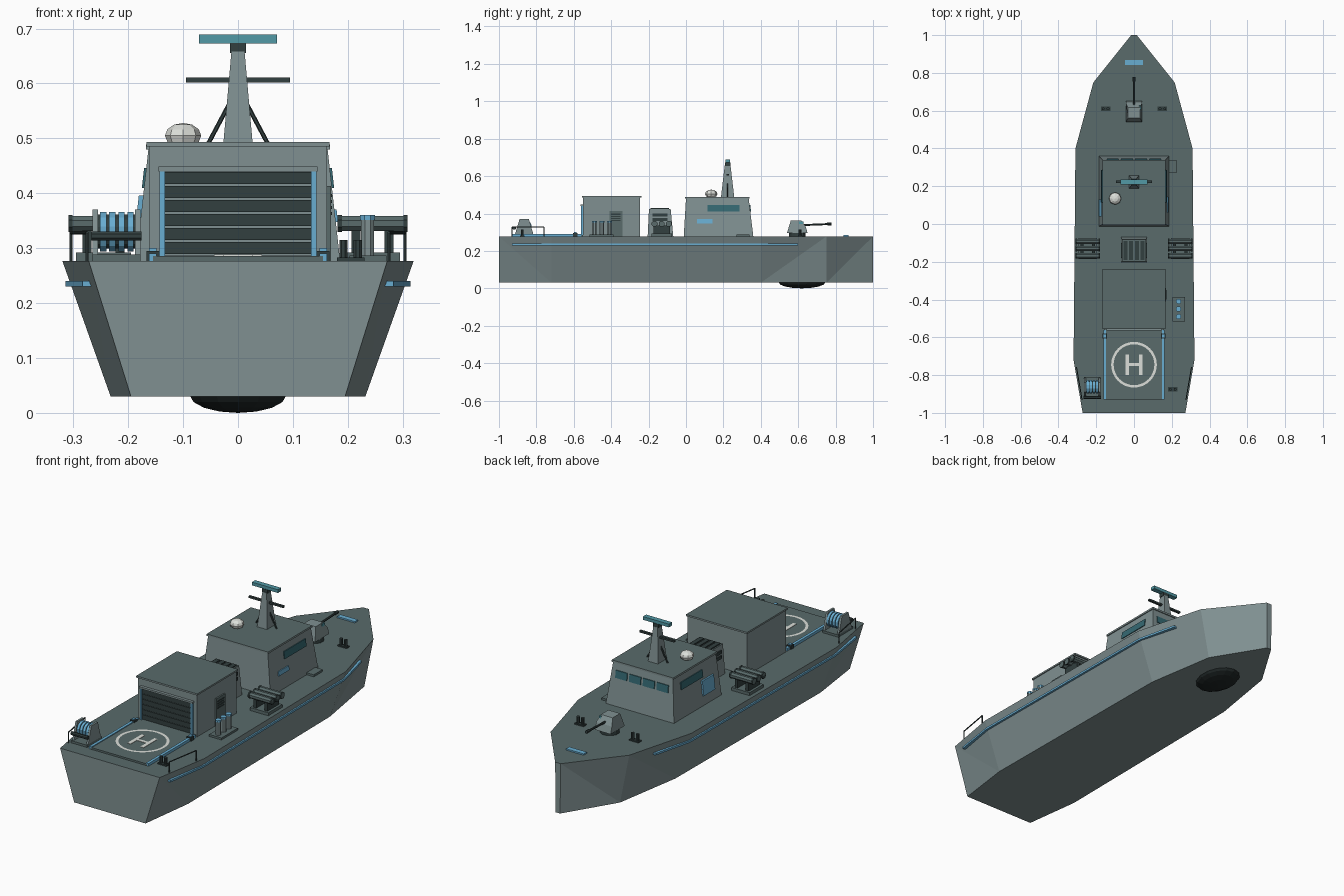
import bpy, bmesh, math
from mathutils import Vector

if "Cube" in bpy.data.objects:
    bpy.data.objects.remove(bpy.data.objects["Cube"])


def mat(name, rgb):
    m = bpy.data.materials.new(name)
    m.diffuse_color = (*rgb, 1)
    m.use_nodes = True
    m.node_tree.nodes["Principled BSDF"].inputs["Base Color"].default_value = m.diffuse_color
    return m


GREY = mat("hull grey", (0.215, 0.28, 0.285))
DECK = mat("deck grey", (0.10, 0.145, 0.145))
DARK = mat("dark metal", (0.032, 0.05, 0.05))
BLACK = mat("sonar black", (0.014, 0.02, 0.02))
BLUE = mat("light blue", (0.14, 0.42, 0.64))
TEAL = mat("radar teal", (0.085, 0.32, 0.38))
GLASS = mat("window teal", (0.035, 0.14, 0.17))
WHITE = mat("white", (0.72, 0.74, 0.70))


def mesh(name, verts, faces, *mats, rule=None):
    bm = bmesh.new()
    vs = [bm.verts.new(v) for v in verts]
    for f in faces:
        bm.faces.new([vs[i] for i in f])
    bmesh.ops.recalc_face_normals(bm, faces=bm.faces)
    if rule:
        for f in bm.faces:
            f.normal_update()
            f.material_index = rule(f)
    me = bpy.data.meshes.new(name)
    bm.to_mesh(me)
    bm.free()
    for m in mats:
        me.materials.append(m)
    ob = bpy.data.objects.new(name, me)
    bpy.context.collection.objects.link(ob)
    return ob


def top_dark(f):
    return 1 if f.normal.z > 0.9 else 0


def frustum(name, lo, hi, z0, z1, *mats, rule=None):
    """lo and hi are (x0, x1, y0, y1) rectangles at z0 and z1."""
    v = [(r[i], r[j], z) for r, z in ((lo, z0), (hi, z1)) for i, j in ((0, 2), (1, 2), (1, 3), (0, 3))]
    f = [(0, 1, 2, 3), (4, 5, 6, 7)] + [(i, (i + 1) % 4, (i + 1) % 4 + 4, i + 4) for i in range(4)]
    return mesh(name, v, f, *mats, rule=rule)


def box(name, x0, x1, y0, y1, z0, z1, *mats, rule=None):
    return frustum(name, (x0, x1, y0, y1), (x0, x1, y0, y1), z0, z1, *mats, rule=rule)


def rod(name, a, b, r, m, n=8, smooth=False):
    a, b = Vector(a), Vector(b)
    q = (b - a).to_track_quat('Z', 'Y')
    v = [p + q @ Vector((r * math.cos(t), r * math.sin(t), 0)) for p in (a, b)
         for t in (2 * math.pi * (i + .5) / n for i in range(n))]
    f = [tuple(range(n)), tuple(range(n, 2 * n))] + [(i, (i + 1) % n, (i + 1) % n + n, i + n) for i in range(n)]
    return mesh(name, v, f, m)


def ball(name, loc, scale, m, u=8, v=6, z_min=-9, z_max=9):
    bm = bmesh.new()
    bmesh.ops.create_uvsphere(bm, u_segments=u, v_segments=v, radius=1)
    for p in bm.verts:
        p.co.z = min(max(p.co.z, z_min), z_max)
        p.co = Vector(loc) + Vector(scale) * p.co
    me = bpy.data.meshes.new(name)
    bm.to_mesh(me)
    bm.free()
    me.materials.append(m)
    bpy.context.collection.objects.link(bpy.data.objects.new(name, me))


D = 0.277  # deck height

# Hull: (y, deck half width, bottom half width)
S = [(-1, .272, .195), (-.72, .32, .232), (.4, .31, .222), (.75, .215, .165), (1, .015, .012)]
hv, hf = [], []
for y, t, b in S:
    hv += [(-t, y, D), (t, y, D), (-b, y, .03), (b, y, .03)]
for i in range(len(S) - 1):
    a, c = 4 * i, 4 * i + 4
    hf += [(a, a + 1, c + 1, c), (a + 2, a + 3, c + 3, c + 2)]
    for s in (0, 1):
        if i == 0:
            hf += [(a + s, c + s, c + 2 + s), (a + s, c + 2 + s, a + 2 + s)]
        else:
            hf += [(a + s, c + s, a + 2 + s), (c + s, c + 2 + s, a + 2 + s)]
hf += [(0, 1, 3, 2), (16, 17, 19, 18)]
mesh("hull", hv, hf, GREY, DECK, rule=top_dark)
ball("sonar_dome", (0, .62, .032), (.09, .125, .032), BLACK, 14, 8, z_max=0)

# Rub rails and deck-edge handrails on both sides
for s in (-1, 1):
    path = [(-.93, .277), (-.72, .308), (.4, .298), (.6, .25)]
    v, f = [], []
    for y, x in path:
        v += [(s * (x + dx), y, z) for dx, z in ((-.012, .23), (.006, .23), (.006, .24), (-.012, .24))]
    for i in range(3):
        f += [(4 * i + k, 4 * i + (k + 1) % 4, 4 * i + 4 + (k + 1) % 4, 4 * i + 4 + k) for k in range(4)]
    mesh("rub_rail", v, f + [(0, 1, 2, 3), (12, 13, 14, 15)], BLUE)
    p = [(s * .275, -.93, D), (s * .275, -.93, .328), (s * .304, -.76, .328), (s * .304, -.76, D)]
    for a, b in zip(p, p[1:]):
        rod("handrail", a, b, .003, DARK, 6)

# Landing pad with painted ring and letter-like marking bars
P = .286
box("landing_pad", -.155, .155, -.93, -.55, D - .005, P, DECK)
N = 32
rv = [(r * math.cos(2 * math.pi * i / N), -.745 + r * math.sin(2 * math.pi * i / N), P + .002)
      for r in (.108, .121) for i in range(N)]
mesh("pad_ring", rv, [(i, (i + 1) % N, (i + 1) % N + N, i + N) for i in range(N)], WHITE)
for s in (-1, 1):
    x = s * .035
    box("pad_mark", x - .009, x + .009, -.8, -.69, P, P + .002, WHITE)
    x = s * .155
    box("pad_edge_strip", x - .007, x + .007, -.93, -.56, D, P + .004, BLUE)
    box("pad_tie_down", x - .012, x + .012, -.605, -.58, D, .295, DARK)
    box("tie_down_cap", x - .007, x + .007, -.6, -.585, .295, .3, BLUE)
box("pad_mark_bar", -.028, .028, -.753, -.737, P, P + .002, WHITE)

# Hangar with slatted door
box("hangar", -.162, .162, -.55, -.245, D, .487, GREY)
box("hangar_roof", -.167, .167, -.557, -.238, .485, .493, GREY, DECK, rule=top_dark)
box("hangar_door", -.135, .135, -.554, -.548, .287, .44, GREY)
for i in range(6):
    z = .289 + i * .0255
    box("door_slat", -.133, .133, -.558, -.553, z, z + .0225, DARK)
for s in (-1, 1):
    box("door_post", s * .138 - .005, s * .138 + .005, -.562, -.548, P, .441, BLUE)
box("door_header", -.145, .145, -.564, -.548, .44, .449, GREY)
box("hangar_side_door", .16, .169, -.41, -.34, D, .413, DECK)
for i in range(4):
    box("side_door_vent", .168, .171, -.4, -.35, .36 + i * .011, .366 + i * .011, DARK)

# Funnel with top grille
frustum("funnel", (-.07, .07, -.205, -.068), (-.063, .063, -.198, -.082), D, .425, GREY, DECK, rule=top_dark)
for i in range(4):
    x = -.045 + i * .03
    box("funnel_grille", x - .011, x + .011, -.19, -.09, .424, .43, DARK)
for s in (-1, 1):
    for z in (.36, .385):
        box("funnel_side_vent", s * .067 - .003, s * .067 + .003, -.18, -.1, z, z + .016, DARK)

# Missile launchers, one each side
for s in (-1, 1):
    x = s * .245
    box("launcher_base", x - .05, x + .05, -.185, -.075, D, .292, DECK)
    for dx in (-.03, .03):
        box("launcher_support", x + dx - .008, x + dx + .008, -.175, -.085, .29, .336, DARK)
    for i in range(3):
        y = -.168 + i * .038
        rod("launch_tube", (x - .064, y, .345), (x + .064, y, .345), .015, DECK, 8)
        for e in (-.064, .056):
            rod("tube_band", (x + e, y, .345), (x + e + .008, y, .345), .0165, DARK, 8)

# Vertical canisters with blue caps
box("canister_base", .203, .27, -.515, -.387, D, .287, DECK)
for y in (-.49, -.45, -.41):
    rod("canister", (.236, y, .285), (.236, y, .351), .013, GREY, 8)
    rod("canister_cap", (.236, y, .351), (.236, y, .36), .0145, BLUE, 8)

# Stern winch
box("winch_base", -.265, -.178, -.925, -.81, D, .288, DECK)
for x in (-.26, -.183):
    frustum("winch_cheek", (x - .005, x + .005, -.915, -.815), (x - .005, x + .005, -.89, -.84), .286, .37, GREY)
rod("winch_drum", (-.256, -.862, .33), (-.187, -.862, .33), .032, DARK, 12)
for i in range(4):
    x = -.251 + i * .0165
    rod("winch_coil", (x, -.862, .33), (x + .0115, -.862, .33), .037, BLUE, 12)
rod("winch_bar", (-.267, -.918, .322), (-.176, -.918, .322), .009, DARK, 8)

# Bollards
for bx, by in ((-.15, .61), (.15, .61), (.205, -.875)):
    box("bollard_base", bx - .025, bx + .025, by - .012, by + .012, D, .283, DARK)
    for d in (-.013, .013):
        rod("bollard_post", (bx + d, by, .28), (bx + d, by, .315), .008, DARK, 8)

# Bridge cabin with windows laid on its sloping walls
Z0, Z1 = D, .482
LO, HI = (-.186, .186, -.012, .36), (-.163, .163, .0, .335)
frustum("bridge_cabin", LO, HI, Z0, Z1, GREY)
box("bridge_roof", -.168, .168, -.005, .34, .48, .489, GREY, DECK, rule=top_dark)


def wall_plate(name, side, a0, a1, z0, z1, m, thick=.004):
    """Plate on a cabin wall: side -1/1 for the side walls, 0 for the bow wall."""
    def off(z):
        t = (z - Z0) / (Z1 - Z0)
        k = 1 if side else 3
        return LO[k] + (HI[k] - LO[k]) * t
    v = []
    for d in (-.002, thick):
        for a, z in ((a0, z0), (a1, z0), (a1, z1), (a0, z1)):
            o = off(z) + d
            v.append((side * o, a, z) if side else (a, o, z))
    mesh(name, v, [(0, 1, 2, 3), (4, 5, 6, 7)] + [(i, (i + 1) % 4, (i + 1) % 4 + 4, i + 4) for i in range(4)], m)


for s in (-1, 1):
    wall_plate("side_window", s, .115, .285, .41, .446, GLASS)
for i in range(4):
    x = -.144 + i * .075
    wall_plate("bow_window", 0, x, x + .063, .41, .446, GLASS)
wall_plate("starboard_panel", 1, .06, .142, .348, .37, BLUE)
wall_plate("port_panel", -1, .04, .13, .325, .396, BLUE, .008)
box("deck_hatch", .18, .225, .27, .34, D, .287, DECK)

# Mast, yard, struts and radar
frustum("mast", (-.027, .027, .187, .258), (-.012, .012, .207, .238), .487, .658, GREY)
box("mast_cap", -.015, .015, .208, .237, .655, .674, DARK)
box("radar_bar", -.071, .071, .21, .235, .673, .689, TEAL)
box("mast_yard", -.095, .095, .217, .229, .602, .611, DARK)
for s in (-1, 1):
    rod("mast_strut", (s * .056, .222, .487), (s * .012, .222, .57), .004, DARK, 6)
rod("dome_base", (-.1, .135, .487), (-.1, .135, .497), .018, GREY, 8)
ball("satellite_dome", (-.1, .135, .505), (.033, .033, .023), WHITE, 8, 6)

# Deck gun
rod("gun_ring", (0, .595, D), (0, .595, .297), .045, DARK, 12)
gun = [(.54, .296), (.65, .296), (.64, .33), (.618, .362), (.56, .362)]
gv = [(s * (.043 if z < .35 else .032), y, z) for s in (-1, 1) for y, z in gun]
mesh("gun_turret", gv, [tuple(range(5)), tuple(range(5, 10))] +
     [(i, (i + 1) % 5, (i + 1) % 5 + 5, i + 5) for i in range(5)], GREY)
rod("gun_barrel", (0, .62, .338), (0, .77, .344), .0055, DARK, 8)
rod("gun_muzzle", (0, .755, .3435), (0, .778, .3443), .008, DARK, 8)
box("gun_sight", .026, .036, .605, .628, .345, .358, TEAL)

# Foredeck plate
box("foredeck_plate", -.048, .048, .843, .868, D, .284, BLUE)
